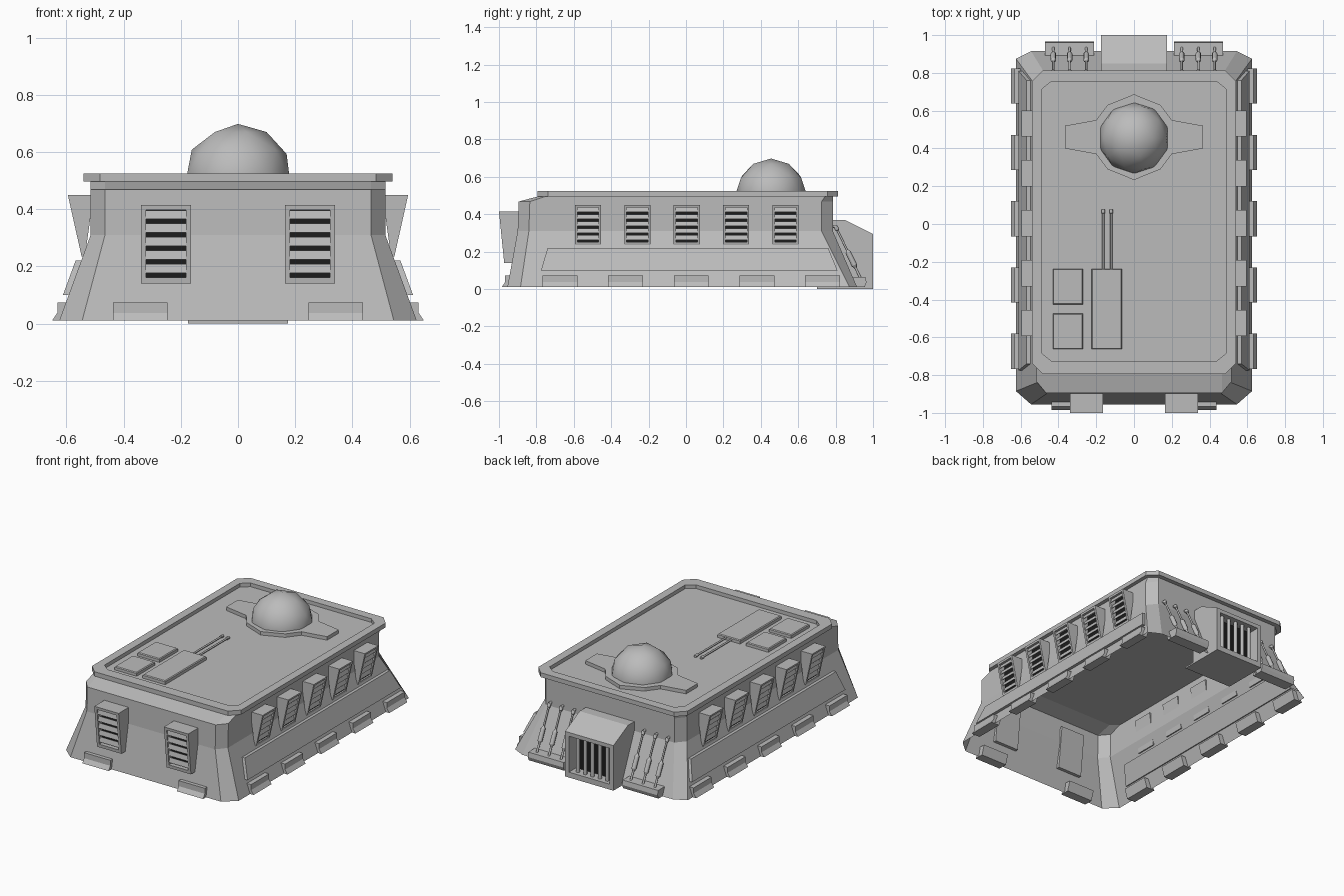
import bpy, bmesh, math
from mathutils import Vector, Matrix

if "Cube" in bpy.data.objects:
    bpy.data.objects.remove(bpy.data.objects["Cube"], do_unlink=True)


def material(name, value):
    m = bpy.data.materials.new(name)
    m.use_nodes = True
    m.diffuse_color = (value, value, value, 1)
    m.node_tree.nodes["Principled BSDF"].inputs["Base Color"].default_value = m.diffuse_color
    return m


GREY = material("plain grey", 0.5)
DARK = material("dark recess", 0.012)


def finish(name, bm, smooth=False):
    bmesh.ops.recalc_face_normals(bm, faces=bm.faces)
    mesh = bpy.data.meshes.new(name)
    bm.to_mesh(mesh)
    bm.free()
    mesh.materials.append(GREY)
    mesh.materials.append(DARK)
    for p in mesh.polygons:
        p.use_smooth = smooth
    ob = bpy.data.objects.new(name, mesh)
    bpy.context.scene.collection.objects.link(ob)
    return ob


def loft(name, loops, cap_start=True, cap_end=True, dark_end=False):
    """Skin matching rings of points, optionally with a dark last cap."""
    bm = bmesh.new()
    rings = [[bm.verts.new(p) for p in ring] for ring in loops]
    n = len(rings[0])
    for a, b in zip(rings, rings[1:]):
        for i in range(n):
            j = (i + 1) % n
            bm.faces.new((a[i], a[j], b[j], b[i]))
    if cap_start:
        bm.faces.new(rings[0])
    if cap_end:
        bm.faces.new(rings[-1]).material_index = int(dark_end)
    return finish(name, bm)


def box(name, x0, x1, y0, y1, z0, z1, bevel=0.0):
    def ring(z, d):
        return [(x0 + d, y0 + d, z), (x1 - d, y0 + d, z), (x1 - d, y1 - d, z), (x0 + d, y1 - d, z)]
    return loft(name, [ring(z0, 0), ring(z1 - bevel, 0), ring(z1, bevel)] if bevel
                else [ring(z0, 0), ring(z1, 0)])


def rod(name, stages):
    """Round rod through (point, radius) stages."""
    bm = bmesh.new()
    for (a, ra), (b, rb) in zip(stages, stages[1:]):
        a, b = Vector(a), Vector(b)
        d = b - a
        mat = Matrix.Translation((a + b) / 2) @ d.to_track_quat('Z', 'Y').to_matrix().to_4x4()
        bmesh.ops.create_cone(bm, cap_ends=True, segments=8, radius1=ra, radius2=rb,
                              depth=d.length, matrix=mat)
    ob = finish(name, bm)
    for p in ob.data.polygons:
        p.use_smooth = len(p.vertices) == 4
    return ob


def octagon(x, y0, y1, c, z, c_back=None):
    """Rectangle with cut corners; c is the (x, y) size of the cut."""
    cx, cy = c
    bx, by = c_back or c
    return [(-x + cx, y0, z), (x - cx, y0, z), (x, y0 + cy, z), (x, y1 - by, z),
            (x - bx, y1, z), (-x + bx, y1, z), (-x, y1 - by, z), (-x, y0 + cy, z)]


# Hull, open underneath
loft("hull", [
    octagon(0.625, -0.955, 0.915, (0.08, 0.07), 0.01, (0.08, 0.04)),
    octagon(0.515, -0.9, 0.785, (0.05, 0.06), 0.31),
    octagon(0.515, -0.895, 0.785, (0.05, 0.06), 0.468),
    octagon(0.515, -0.785, 0.785, (0.05, 0.04), 0.497),
], cap_start=False, cap_end=False)

# Roof slab with raised rim
cut = (0.057, 0.057)
loft("roof", [
    octagon(0.54, -0.795, 0.813, cut, 0.496),
    octagon(0.54, -0.795, 0.813, cut, 0.525),
    octagon(0.487, -0.725, 0.755, (0.05, 0.04), 0.525),
    octagon(0.487, -0.725, 0.755, (0.05, 0.04), 0.501),
])

# Dome and its winged mount
DY = 0.46
quarter = [(0.365, 0.06), (0.2, 0.09), (0.14, 0.17), (0, 0.227)]
upper = quarter + [(-x, y) for x, y in quarter[-2::-1]]
outline = upper + [(x, -y) for x, y in upper[::-1]]
loft("dome_mount", [[(x, y + DY, z) for x, y in outline] for z in (0.5, 0.524)])
bm = bmesh.new()
bmesh.ops.create_icosphere(bm, subdivisions=2, radius=0.19,
                           matrix=Matrix.Translation((0, DY - 0.005, 0.508)))
bmesh.ops.bisect_plane(bm, geom=bm.verts[:] + bm.edges[:] + bm.faces[:],
                       plane_co=(0, 0, 0.502), plane_no=(0, 0, 1), clear_inner=True)
finish("dome", bm, smooth=True)

# Roof hatches and twin barrels
box("front_hatch", -0.43, -0.27, -0.663, -0.474, 0.5, 0.524, 0.005)
box("rear_hatch", -0.43, -0.27, -0.426, -0.237, 0.5, 0.524, 0.005)
box("barrel_housing", -0.226, -0.063, -0.663, -0.237, 0.5, 0.525, 0.005)
for x in (-0.163, -0.121):
    rod("roof_barrel", [((x, -0.25, 0.513), 0.006), ((x, 0.055, 0.513), 0.006),
                        ((x, 0.058, 0.513), 0.01), ((x, 0.078, 0.513), 0.009)])


# Placement on a wall: u runs along it, v points outward
def front(c):
    return lambda u, v, z: (c + u, -v, z)


def side(s, c):
    return lambda u, v, z: (s * v, c + u, z)


def vent(name, at, half, low, high, rim, depth):
    """Louvred box; low and high are (z, outer v, back v), depth is (low, high)."""
    (z0, v0, b0), (z1, v1, b1) = low, high

    def face_v(z):
        return v0 + (v1 - v0) * (z - z0) / (z1 - z0)

    def ring(h, za, va, zb, vb):
        return [at(-h, va, za), at(h, va, za), at(h, vb, zb), at(-h, vb, zb)]
    i0, i1, hi = z0 + rim * 1.2, z1 - rim, half - rim
    loft(name + "_box", [
        ring(half, z0, b0, z1, b1), ring(half, z0, v0, z1, v1),
        ring(hi, i0, face_v(i0), i1, face_v(i1)),
        ring(hi, i0, face_v(i0) - depth[0], i1, face_v(i1) - depth[1]),
    ], dark_end=True)
    pitch = (i1 - i0) / 5
    for k in range(5):
        za = i0 + pitch * (k + 0.32)
        zb = za + pitch * 0.66
        va, vb = face_v(za) - 0.002, face_v(za) - 0.009
        loft(name + "_slat", [[at(u, va, za), at(u, vb, zb), at(u, vb - 0.003, zb),
                               at(u, va - 0.003, za)] for u in (-hi, hi)])


def pad(name, at, half, v):
    section = [(v - 0.06, 0.01), (v, 0.01), (v - 0.018, 0.037), (v - 0.018, 0.073), (v - 0.08, 0.073)]
    loft(name, [[at(u, pv, pz) for pv, pz in section] for u in (-half, half)])


# Front vents and pads
for s in (-1, 1):
    vent("front_vent", front(s * 0.252), 0.088, (0.14, 0.972, 0.91), (0.415, 1.0, 0.88),
         0.018, (0.03, 0.05))
    pad("front_pad", front(s * 0.342), 0.095, 0.985)

# Side vents, pads and lower armour panels
for s in (-1, 1):
    for k in range(-2, 3):
        vent("side_vent", side(s, 0.004 + k * 0.264), 0.07, (0.235, 0.547, 0.535),
             (0.45, 0.595, 0.505), 0.013, (0.011, 0.045))
        pad("side_pad", side(s, 0.028 + k * 0.351), 0.093, 0.65)
    corners = [(-0.775, 0.1, 0), (0.81, 0.1, 0), (0.76, 0.22, 1), (-0.74, 0.22, 1)]
    loft("side_panel", [[(s * (v0 - drop * top), y, z) for y, z, top in corners]
                        for v0, drop in ((0.585, 0.044), (0.612, 0.044))])


# Rear intake with vertical bars
def rear(h, y, z0, z1):
    return [(-h, y, z0), (h, y, z0), (h, y, z1), (-h, y, z1)]


loft("rear_intake", [rear(0.175, 0.77, 0.008, 0.37), rear(0.175, 0.85, 0.008, 0.37),
                     rear(0.175, 1.0, 0.008, 0.295), rear(0.148, 1.0, 0.035, 0.27),
                     rear(0.148, 0.925, 0.035, 0.27)], dark_end=True)
box("intake_base", -0.175, 0.175, 0.7, 1.0, 0, 0.01)
for k in range(-2, 3):
    rod("intake_bar", [((k * 0.053, 0.965, 0.03), 0.012), ((k * 0.053, 0.965, 0.275), 0.012)])

# Rear shelves with slanted struts
for s in (-1, 1):
    pts = [(0.88, 0.01), (0.955, 0.01), (0.965, 0.035), (0.96, 0.065), (0.87, 0.065)]
    loft("rear_shelf", [[(s * x, y, z) for y, z in pts] for x in (0.213, 0.47)])
    for x in (0.253, 0.341, 0.427):
        top, foot = Vector((s * x, 0.8, 0.335)), Vector((s * x, 0.935, 0.055))
        stages = [(0, 0.011), (0.07, 0.011), (0.08, 0.006), (0.45, 0.006), (0.5, 0.015),
                  (0.74, 0.015), (0.79, 0.007), (1, 0.007)]
        rod("rear_strut", [(top.lerp(foot, t), r) for t, r in stages])
        rod("strut_pin", [(top + Vector((0, -0.03, 0)), 0.008), (top + Vector((0, 0.008, 0)), 0.008)])
